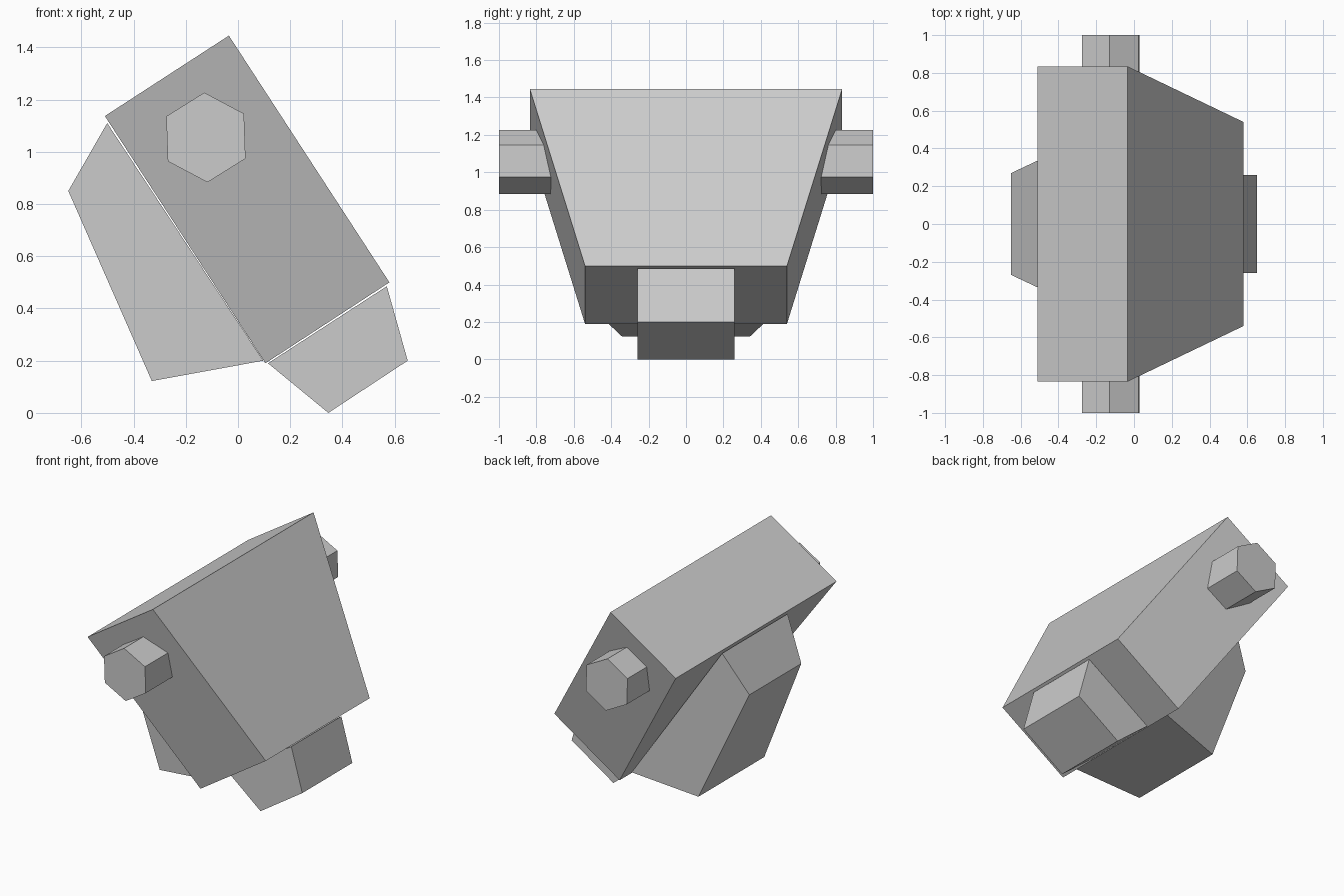
import bpy
import bmesh
from math import cos, sin, radians

cube = bpy.data.objects.get("Cube")
if cube:
    bpy.data.objects.remove(cube, do_unlink=True)

grey = bpy.data.materials.new("plain grey")
grey.use_nodes = True
colour = (0.6, 0.6, 0.6, 1)
grey.diffuse_color = colour
grey.node_tree.nodes["Principled BSDF"].inputs["Base Color"].default_value = colour


def block(name, profile, front, back):
    """Bridge an x-z profile between a front and a back y value per corner."""
    bm = bmesh.new()
    rings = [[bm.verts.new((x, y, z)) for (x, z), y in zip(profile, ys)]
             for ys in (front, back)]
    bm.faces.new(rings[0])
    bm.faces.new(reversed(rings[1]))
    count = len(profile)
    for i in range(count):
        j = (i + 1) % count
        bm.faces.new((rings[0][i], rings[1][i], rings[1][j], rings[0][j]))
    bmesh.ops.recalc_face_normals(bm, faces=bm.faces)
    mesh = bpy.data.meshes.new(name)
    bm.to_mesh(mesh)
    bm.free()
    mesh.materials.append(grey)
    bpy.context.collection.objects.link(bpy.data.objects.new(name, mesh))


def symmetric_block(name, profile, half_widths):
    block(name, profile, [-w for w in half_widths], half_widths)


# Tilted body, narrowing towards its lower end
symmetric_block("body",
                [(-0.51, 1.137), (-0.035, 1.445), (0.58, 0.5), (0.105, 0.19)],
                [0.835, 0.835, 0.54, 0.54])

# Wedge under the body, flaring towards its lower end
symmetric_block("under_wedge",
                [(-0.501, 1.11), (-0.65, 0.85), (-0.33, 0.122), (0.097, 0.2)],
                [0.34, 0.27, 0.342, 0.425])

# Foot at the lower end
symmetric_block("foot",
                [(0.115, 0.19), (0.57, 0.485), (0.65, 0.2), (0.346, 0.0)],
                [0.26] * 4)

# Hexagonal side pegs, sunk into the body
angles = [radians(32 + 60 * i) for i in range(6)]
hexagon = [(-0.123 + 0.172 * cos(a), 1.055 + 0.172 * sin(a)) for a in angles]
for name, side in (("front_peg", -1), ("back_peg", 1)):
    block(name, hexagon, [side * 0.65] * 6, [side] * 6)
